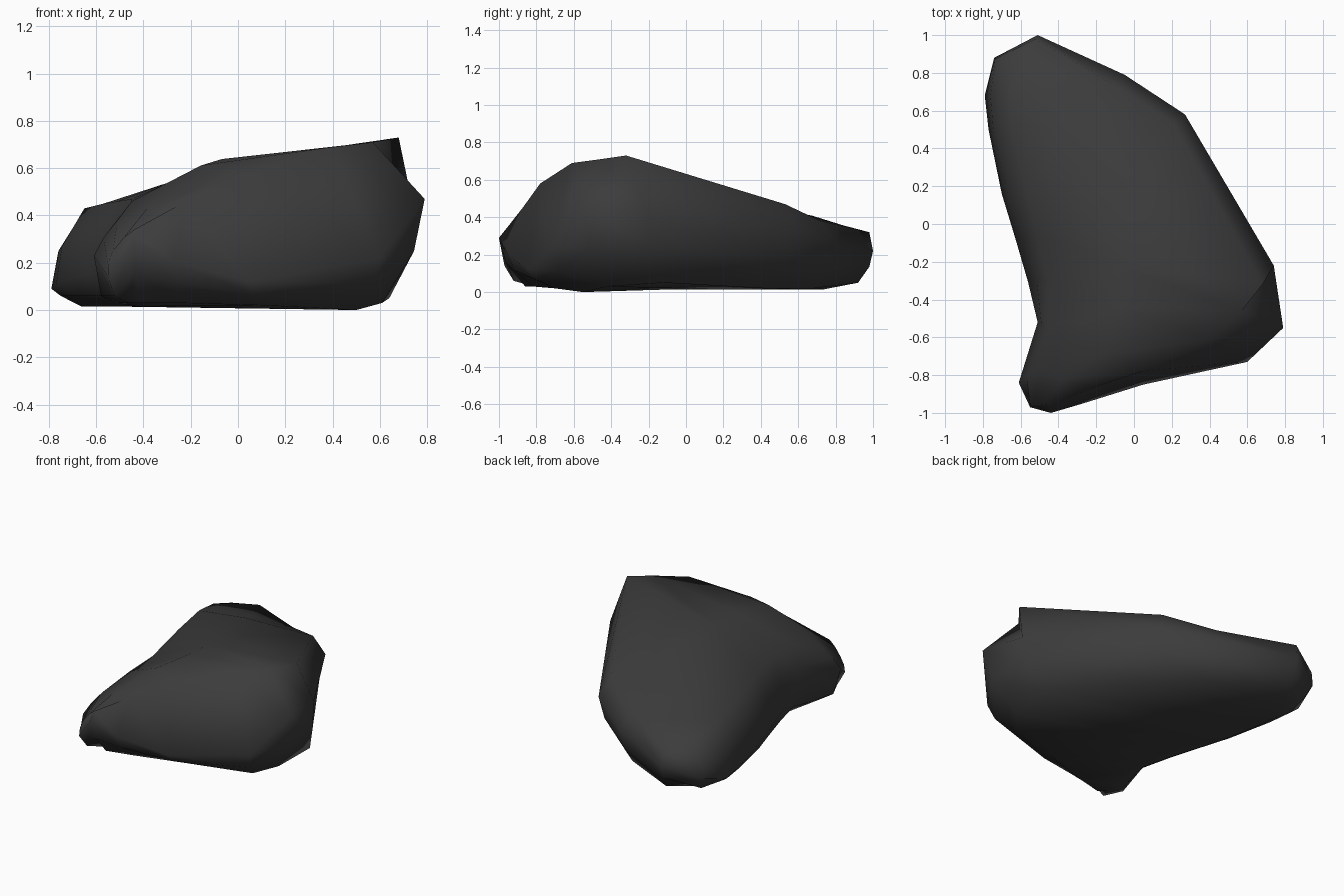
import bpy
import bmesh
from mathutils import Vector

cube = bpy.data.objects.get("Cube")
if cube:
    bpy.data.objects.remove(cube, do_unlink=True)

# Dark stone colour
stone = bpy.data.materials.new("dark stone")
stone.use_nodes = True
colour = (0.045, 0.045, 0.045, 1.0)
stone.diffuse_color = colour
stone.node_tree.nodes["Principled BSDF"].inputs["Base Color"].default_value = colour

# Widest outline of each side, front to back
girth_right = [(-.55, -.97, .14), (-.61, -.84, .23), (-.51, -.52, .2),
               (-.56, -.31, .16), (-.63, -.07, .15), (-.7, .16, .14),
               (-.77, .5, .11), (-.79, .68, .09), (-.74, .88, .15)]
girth_left = [(-.44, -1, .29), (-.27, -.95, .2), (.05, -.85, .12),
              (.6, -.73, .22), (.79, -.55, .47), (.74, -.22, .44),
              (.27, .58, .34), (-.05, .79, .27), (-.51, 1, .22)]

# Shoulder where the sides roll over to the top
shoulder_right = [(-.53, -.95, .25), (-.51, -.77, .38), (-.45, -.55, .46),
                  (-.45, -.3, .47), (-.51, -.07, .46), (-.57, .16, .45),
                  (-.65, .5, .43), (-.66, .67, .41), (-.66, .87, .34)]
shoulder_left = [(-.44, -.96, .34), (-.23, -.87, .455), (.04, -.78, .58),
                 (.4, -.61, .69), (.57, -.46, .71), (.68, -.32, .73),
                 (.21, .53, .47), (-.08, .72, .38), (-.52, .98, .32)]

# Where the undercut left side meets the ground
foot_left = [(-.42, -.86, .03), (-.25, -.82, .03), (.1, -.7, .02),
             (.5, -.55, 0), (.61, -.42, .03), (.64, -.12, .05),
             (.2, .42, .02), (-.06, .68, .02), (-.49, .92, .05)]

# Crown: how far across the top it lies, and its rise above a straight line
crown_share = [.5, .5, .6, .45, .4, .4, .4, .5, .5]
crown_rise = [.01, .03, .08, .07, .06, .05, .02, 0, 0]


def shrink(point, factor, height):
    """Pull an outline point inward and drop it towards the ground."""
    return Vector((point[0] * factor, point[1] * factor, height))


def heel(girth, foot):
    """Rounded corner between the widest outline and the foot."""
    point = girth.lerp(foot, 0.25)
    point.z = (girth.z + foot.z) / 2
    return point


def section(i):
    """One closed cross-section, running from right foot over the top to left foot."""
    right, left, foot = Vector(girth_right[i]), Vector(girth_left[i]), Vector(foot_left[i])
    a, b = Vector(shoulder_right[i]), Vector(shoulder_left[i])
    crown = a.lerp(b, crown_share[i]) + Vector((0, 0, crown_rise[i]))
    # The right flank swells towards the back
    flank = right.lerp(a, 0.5) + Vector((-0.035 if i > 4 else -0.01, 0, 0))
    return [shrink(right, .84, .03 if i < 2 else .015), shrink(right, .95, .06), right,
            flank, a, crown, b, left, heel(left, foot), foot]


# Loft the sections into one closed body
bm = bmesh.new()
rings = [[bm.verts.new(p) for p in section(i)] for i in range(len(girth_left))]
for r0, r1 in zip(rings, rings[1:]):
    for k in range(len(r0)):
        n = (k + 1) % len(r0)
        bm.faces.new((r0[k], r0[n], r1[n], r1[k]))

# Close both ends with strips running from side to side
for cap in (rings[0], rings[-1]):
    for k in range(4):
        bm.faces.new((cap[k], cap[k + 1], cap[-k - 2], cap[-k - 1]))
bmesh.ops.recalc_face_normals(bm, faces=bm.faces)
for face in bm.faces:
    face.smooth = True

mesh = bpy.data.meshes.new("boulder")
bm.to_mesh(mesh)
bm.free()
mesh.materials.append(stone)
boulder = bpy.data.objects.new("boulder", mesh)
bpy.context.collection.objects.link(boulder)
